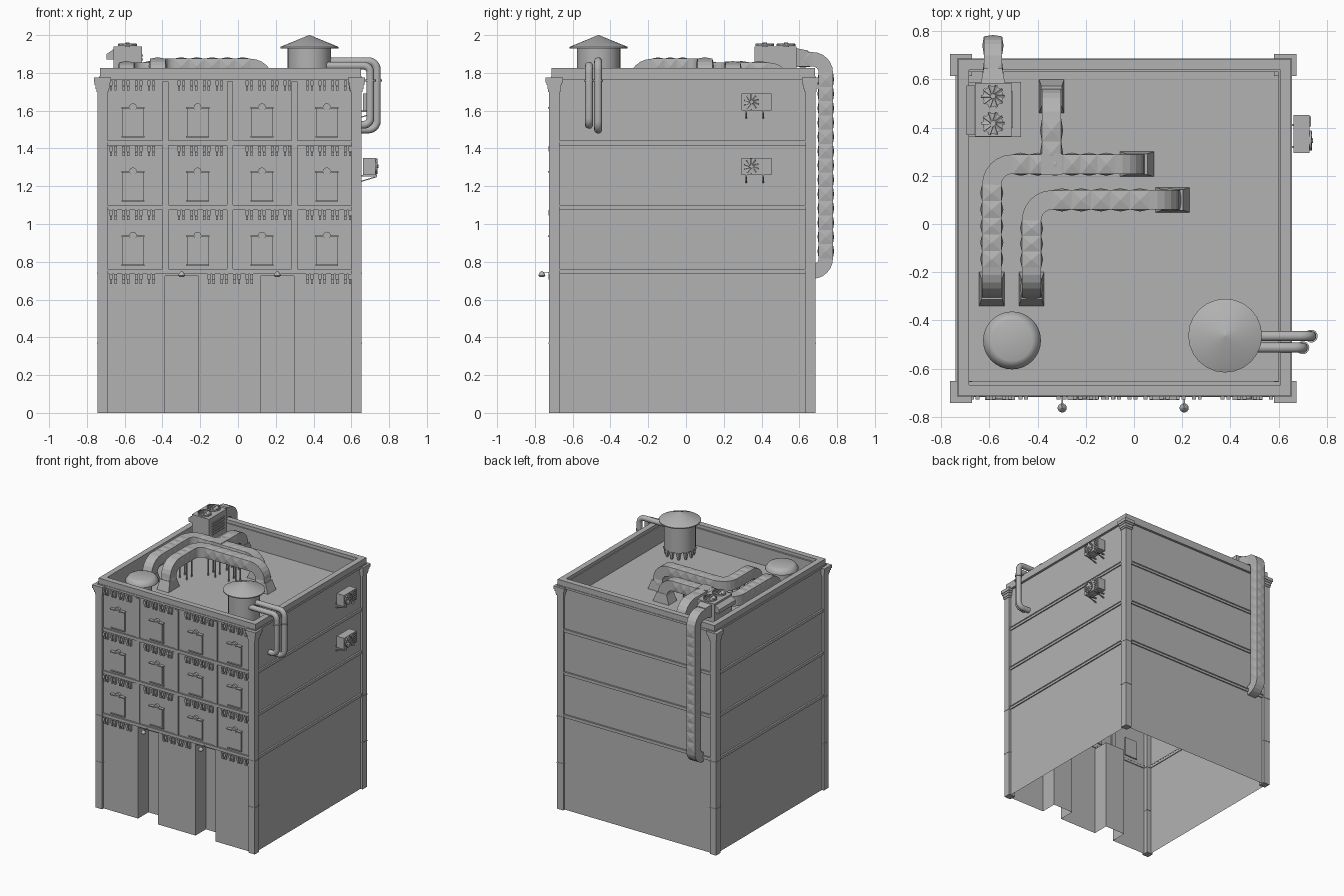
import bpy, bmesh, math
from mathutils import Vector, Matrix

if "Cube" in bpy.data.objects:
    bpy.data.objects.remove(bpy.data.objects["Cube"])

grey = bpy.data.materials.new("plain_grey")
grey.use_nodes = True
COLOUR = (0.45, 0.45, 0.45, 1)
grey.diffuse_color = COLOUR
grey.node_tree.nodes["Principled BSDF"].inputs["Base Color"].default_value = COLOUR


def finish(name, bm, smooth=False):
    me = bpy.data.meshes.new(name)
    bm.to_mesh(me)
    bm.free()
    ob = bpy.data.objects.new(name, me)
    me.materials.append(grey)
    bpy.context.collection.objects.link(ob)
    bpy.ops.object.select_all(action="DESELECT")
    bpy.context.view_layer.objects.active = ob
    ob.select_set(True)
    if smooth:
        bpy.ops.object.shade_smooth_by_angle(angle=math.radians(40))
    return ob


def box(bm, x0, x1, y0, y1, z0, z1):
    m = Matrix.Translation(((x0 + x1) / 2, (y0 + y1) / 2, (z0 + z1) / 2))
    return bmesh.ops.create_cube(bm, size=1, matrix=m @ Matrix.Diagonal((x1 - x0, y1 - y0, z1 - z0, 1)))["verts"]


def boxes(name, dims):
    bm = bmesh.new()
    for d in dims:
        box(bm, *d)
    return finish(name, bm)


def lathe(bm, x, y, profile, sides=32):
    rings = [[bm.verts.new((x + r * math.cos(a), y + r * math.sin(a), z))
              for a in (math.tau * i / sides for i in range(sides))] for r, z in profile]
    for a, b in zip(rings, rings[1:]):
        for i in range(sides):
            j = (i + 1) % sides
            bm.faces.new((a[i], a[j], b[j], b[i]))
    bm.faces.new(rings[0][::-1])
    bm.faces.new(rings[-1])


def sweep(name, points, half, bend, square=True, quilt=0.0):
    """Square duct or round pipe along a path with rounded corners."""
    pts = [Vector(p) for p in points]
    path = [pts[0]]
    for p, q, r in zip(pts, pts[1:], pts[2:]):
        u, v = (q - p).normalized(), (r - q).normalized()
        for i in range(7):
            a = math.pi / 2 * i / 6
            path.append(q - u * bend + v * bend + u * bend * math.sin(a) - v * bend * math.cos(a))
    path.append(pts[-1])
    full = [path[0]]
    for a, b in zip(path, path[1:]):
        n = max(1, round((b - a).length / 0.075))
        full += [a.lerp(b, k / n) for k in range(1, n + 1)]
    sides = 4 if square else 14
    radius = half * math.sqrt(2) if square else half
    bm = bmesh.new()
    rings, tangent = [], (full[1] - full[0]).normalized()
    normal = Vector((0, 0, 1)) if abs(tangent.z) < 0.5 else Vector((1, 0, 0))
    for i, p in enumerate(full):
        t = (full[min(i + 1, len(full) - 1)] - full[max(i - 1, 0)]).normalized()
        normal = tangent.rotation_difference(t) @ normal
        tangent, side = t, t.cross(normal)
        angles = [math.tau * (k + 0.5) / sides for k in range(sides)]
        rings.append([bm.verts.new(p + (normal * math.cos(a) + side * math.sin(a)) * radius) for a in angles])
    padded = []
    for i, (a, b) in enumerate(zip(rings, rings[1:])):
        for k in range(sides):
            f = bm.faces.new((a[k], a[(k + 1) % sides], b[(k + 1) % sides], b[k]))
            if quilt and (full[i + 1] - full[i]).length > 0.04:
                padded.append(f)
    bm.faces.new(rings[0][::-1])
    bm.faces.new(rings[-1])
    bmesh.ops.recalc_face_normals(bm, faces=bm.faces)
    if padded:
        bmesh.ops.poke(bm, faces=padded, offset=quilt)
    return finish(name, bm, not quilt)


def flare(bm, x, y, z0, z1, base, top):
    """Tapered rectangular sleeve."""
    vs = box(bm, x - base[0], x + base[0], y - base[1], y + base[1], z0, z1)
    for v in vs:
        if v.co.z > (z0 + z1) / 2:
            v.co.x = x + math.copysign(top, v.co.x - x)
            v.co.y = y + math.copysign(top, v.co.y - y)


def fan(name, centre, radius, facing):
    bm = bmesh.new()
    bmesh.ops.create_cone(bm, segments=24, radius1=radius, radius2=radius, depth=0.012)
    bmesh.ops.create_cone(bm, cap_ends=True, segments=24, radius1=radius * 0.85, radius2=radius * 0.85, depth=0.002)
    bmesh.ops.create_cone(bm, cap_ends=True, segments=12, radius1=radius * .3, radius2=radius * .22, depth=0.024)
    for i in range(10):
        m = Matrix.Rotation(math.tau * i / 10, 4, "Z") @ Matrix.Translation((radius * 0.6, 0, 0.005))
        m = m @ Matrix.Rotation(0.5, 4, "X") @ Matrix.Diagonal((radius * 0.75, radius * 0.2, 0.003, 1))
        bmesh.ops.create_cube(bm, size=1, matrix=m)
    turn = Vector((0, 0, 1)).rotation_difference(Vector(facing)).to_matrix().to_4x4()
    bm.transform(Matrix.Translation(centre) @ turn)
    finish(name, bm)


# Building shell: open below, sunken roof, two door recesses
X0, X1, Y0, Y1, ROOF = -0.727, 0.637, -0.705, 0.668, 1.66
DOORS = (-0.298, 0.208)
shell = boxes("building_shell", [(X0, X1, Y0, Y1, 0, 1.80)])
cuts = [(d - 0.088, d + 0.088, -0.9, Y0 + 0.13, -0.1, 0.725) for d in DOORS]
cuts.append((-0.685, 0.60, -0.653, 0.63, ROOF, 1.95))
cutter = boxes("shell_cutter", cuts)
cutter.hide_render = True
mod = shell.modifiers.new("cut", "BOOLEAN")
mod.object, mod.solver = cutter, "EXACT"
bpy.context.view_layer.objects.active = shell
bpy.ops.object.modifier_apply(modifier="cut")
bpy.data.objects.remove(cutter)
bm = bmesh.new()
bm.from_mesh(shell.data)
bmesh.ops.delete(bm, geom=[f for f in bm.faces if f.calc_center_median().z < 0.01], context="FACES_ONLY")
bm.to_mesh(shell.data)
bm.free()


def ring(x0, x1, y0, y1, z0, z1, t):
    return [(x0, x1, y0, y0 + t, z0, z1), (x0, x1, y1 - t, y1, z0, z1),
            (x0, x0 + t, y0 + t, y1 - t, z0, z1), (x1 - t, x1, y0 + t, y1 - t, z0, z1)]


def wall_ring(out, z0, z1, t):
    return ring(X0 - out, X1 + out, Y0 - out, Y1 + out, z0, z1, t)


# Parapet cornice and floor bands
boxes("parapet", ring(-0.73, 0.652, -0.712, 0.683, 1.78, 1.825, 0.045)
      + ring(-0.735, 0.656, -0.716, 0.687, 1.765, 1.782, 0.03))
for i in range(3):
    z = 0.735 + i * 0.34
    boxes("floor_band", wall_ring(0.009, z, z + 0.022, 0.015) + wall_ring(0.013, z + 0.018, z + 0.026, 0.02))

# Corner pillars with stepped capitals
for cx in (-0.7175, 0.6275):
    for cy in (-0.6975, 0.659):
        sizes = [(0.0275, 0, 1.71), (0.03, 0.365, 0.372), (0.03, 0.735, 0.742), (0.032, 1.70, 1.715),
                 (0.036, 1.715, 1.735), (0.041, 1.735, 1.75), (0.046, 1.75, 1.775)]
        boxes("corner_pillar", [(cx - h, cx + h, cy - h, cy + h, a, b) for h, a, b in sizes])

# Front pilasters, corbels and windows
WINDOWS = (-0.556, -0.214, 0.127, 0.47)
for floor in range(3):
    base = 0.76 + floor * 0.34
    top = base + 0.315
    boxes("front_pilaster", [(x - 0.016, x + 0.016, Y0 - 0.008, Y0 + 0.01, base, top)
                             for x in (-0.385, -0.043, 0.30)])
    for x in WINDOWS:
        z = base + 0.022
        bm = bmesh.new()
        box(bm, x - 0.057, x + 0.057, Y0 - 0.008, Y0 + 0.01, z, z + 0.15)
        box(bm, x - 0.048, x + 0.048, Y0 - 0.012, Y0, z + 0.01, z + 0.145)
        box(bm, x - 0.062, x + 0.062, Y0 - 0.025, Y0, z + 0.15, z + 0.158)
        box(bm, x - 0.06, x + 0.06, Y0 - 0.016, Y0, z - 0.004, z + 0.003)
        m = Matrix.Translation((x, Y0 - 0.008, z + 0.157)) @ Matrix.Rotation(math.pi / 2, 4, "X")
        bmesh.ops.create_cone(bm, cap_ends=True, segments=16, radius1=0.02, radius2=0.02, depth=0.02, matrix=m)
        finish("window", bm)


def corbels(centres, top):
    dims = []
    for c in centres:
        for i in range(4):
            for s in (-0.012, 0.012):
                x = c + (i - 1.5) * 0.067 + s
                dims += [(x - 0.008, x + 0.008, Y0 - 0.024, Y0, top - 0.028, top),
                         (x - 0.006, x + 0.006, Y0 - 0.016, Y0, top - 0.052, top - 0.03)]
    boxes("corbels", dims)


CLUSTERS = (-0.56, -0.20, 0.16, 0.48)
for z in (1.76, 1.412, 1.073):
    corbels(CLUSTERS, z)
corbels((-0.56, -0.04, 0.48), 0.735)

# Door lamps
for x in DOORS:
    bm = bmesh.new()
    lathe(bm, x, -0.763, [(0.012, 0.72), (0.019, 0.728), (0.012, 0.742), (0.003, 0.75)], 16)
    box(bm, x - 0.003, x + 0.003, -0.763, Y0, 0.742, 0.747)
    finish("door_lamp", bm, True)

# Water tank with conical lid and short feet
bm = bmesh.new()
TX, TY = 0.378, -0.463
lathe(bm, TX, TY, [(0.115, 1.72), (0.115, 1.94)])
lathe(bm, TX, TY, [(0.153, 1.93), (0.153, 1.938), (0.002, 2.0)], 24)
for i in range(12):
    a = math.tau * i / 12
    flare(bm, TX + 0.1 * math.cos(a), TY + 0.1 * math.sin(a), ROOF, 1.72, (0.006, 0.006), 0.016)
finish("water_tank", bm, True)

# Tank pipes running over the parapet
for y, x, z, low in ((-0.465, 0.735, 1.862, 1.50), (-0.513, 0.70, 1.838, 1.525)):
    sweep("tank_pipe", [(0.44, y, z), (x, y, z), (x, y, low), (0.63, y, low)], 0.021, 0.045 if x > 0.72 else 0.035, False)
    bm = bmesh.new()
    lathe(bm, x, y, [(0.027, 1.755), (0.027, 1.765)], 14)
    finish("pipe_clamp", bm)

# Mushroom roof vent
bm = bmesh.new()
lathe(bm, -0.506, -0.483, [(0.07, ROOF), (0.07, 1.77), (0.12, 1.775), (0.12, 1.785), (0.10, 1.812), (0.085, 1.818)])
finish("roof_vent", bm, True)

# Roof ducts: quilted runs, flared feet, thin stands
ZA, ZB = 1.815, 1.835
sweep("roof_duct_long", [(-0.59, -0.265, 1.69), (-0.59, -0.265, ZA), (-0.59, 0.248, ZA), (0.005, 0.248, ZA),
                         (0.005, 0.248, 1.69)], 0.04, 0.085, quilt=0.008)
sweep("roof_duct_short", [(-0.425, -0.265, 1.69), (-0.425, -0.265, ZB), (-0.425, 0.10, ZB), (0.15, 0.10, ZB),
                          (0.15, 0.10, 1.69)], 0.04, 0.085, quilt=0.008)
sweep("roof_duct_branch", [(-0.342, 0.248, ZA), (-0.342, 0.52, ZA), (-0.342, 0.52, 1.69)], 0.04, 0.085, quilt=0.008)
boxes("duct_junction", [(-0.386, -0.298, 0.204, 0.292, ZA - 0.046, ZA + 0.046)])
bm = bmesh.new()
for x, y, along_x in ((-0.59, -0.27, 0), (-0.425, -0.27, 0), (0.012, 0.248, 1), (0.16, 0.10, 1), (-0.342, 0.53, 0)):
    flare(bm, x, y, ROOF, 1.735, (0.07, 0.052) if along_x else (0.052, 0.07), 0.043)
finish("duct_feet", bm)
stands = [(-0.59, 0.0), (-0.425, -0.05), (-0.22, 0.248), (-0.10, 0.10), (-0.28, 0.10), (-0.342, 0.38)]
boxes("duct_stands", [(x + a - 0.004, x + a + 0.004, y + b - 0.004, y + b + 0.004, ROOF, 1.79)
                      for x, y in stands for a in (-0.03, 0.03) for b in (-0.03, 0.03)])

# Rooftop cooling unit with platform, side hood and two fans
bm = bmesh.new()
box(bm, -0.66, -0.508, 0.362, 0.585, 1.76, 1.94)
box(bm, -0.695, -0.468, 0.36, 0.588, 1.745, 1.76)
hood = box(bm, -0.695, -0.66, 0.37, 0.575, 1.87, 1.925)
for v in hood:
    if v.co.x < -0.68 and v.co.z > 1.9:
        v.co.z = 1.90
for x in (-0.685, -0.478):
    for y in (0.37, 0.578):
        box(bm, x - 0.008, x + 0.008, y - 0.008, y + 0.008, ROOF, 1.745)
for i in range(5):
    box(bm, -0.508, -0.502, 0.40, 0.55, 1.80 + i * 0.022, 1.81 + i * 0.022)
finish("cooling_unit", bm)
for y in (0.417, 0.53):
    fan("cooling_fan", (-0.585, y, 1.948), 0.05, (0, 0, 1))

# Duct from cooling unit down the back wall
sweep("back_duct", [(-0.585, 0.57, 1.872), (-0.585, 0.74, 1.872), (-0.585, 0.74, 0.748), (-0.585, 0.66, 0.748)],
      0.038, 0.07, quilt=0.006)
bm = bmesh.new()
flare(bm, 0, 0, 0, 0.06, (0.05, 0.05), 0.039)
bm.transform(Matrix.Translation((-0.585, 0.585, 1.88)) @ Matrix.Rotation(-math.pi / 2, 4, "X"))
finish("duct_collar", bm)

# Wall cooling units on the left side
for z in (1.60, 1.26):
    bm = bmesh.new()
    box(bm, 0.662, 0.728, 0.295, 0.452, z, z + 0.09)
    for i in range(5):
        box(bm, 0.728, 0.734, 0.405, 0.445, z + 0.01 + i * 0.016, z + 0.018 + i * 0.016)
    for y in (0.32, 0.41):
        box(bm, X1, 0.735, y - 0.004, y + 0.004, z - 0.008, z)
        strut = box(bm, X1, 0.735, y - 0.004, y + 0.004, z - 0.012, z - 0.006)
        for v in strut:
            if v.co.x < 0.68:
                v.co.z -= 0.03
    finish("wall_cooling_unit", bm)
    fan("wall_unit_fan", (0.731, 0.346, z + 0.045), 0.042, (1, 0, 0))
